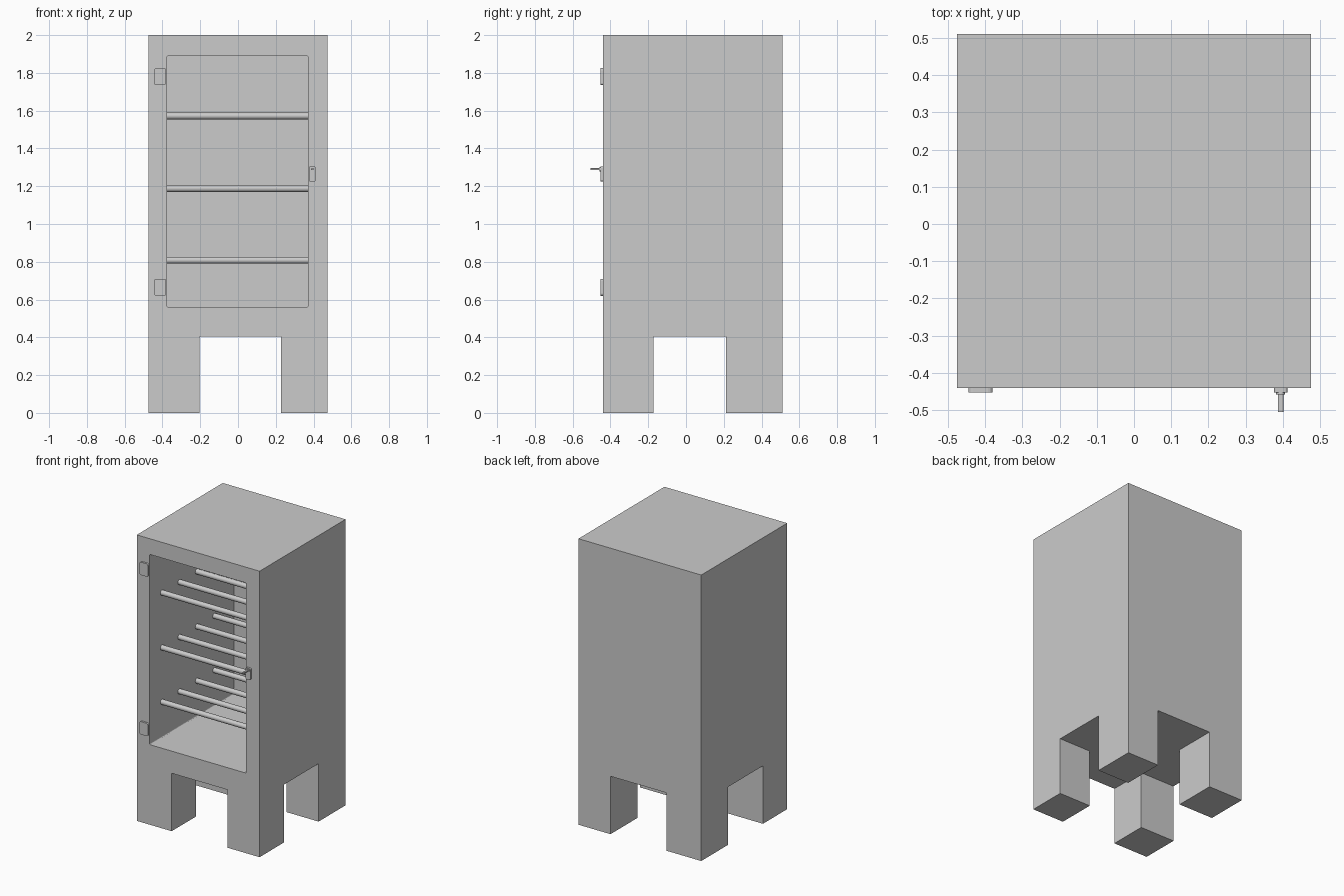
import bpy, bmesh, math
from mathutils import Matrix, Vector

old = bpy.data.objects.get("Cube")
if old:
    bpy.data.objects.remove(old, do_unlink=True)

grey = bpy.data.materials.new("plain grey")
grey.use_nodes = True
colour = (0.6, 0.6, 0.6, 1)
grey.diffuse_color = colour
grey.node_tree.nodes["Principled BSDF"].inputs["Base Color"].default_value = colour


def finish(bm, name):
    mesh = bpy.data.meshes.new(name)
    bm.to_mesh(mesh)
    bm.free()
    mesh.materials.append(grey)
    obj = bpy.data.objects.new(name, mesh)
    bpy.context.collection.objects.link(obj)
    return obj


def box(name, x, y, z, corner=0):
    """Box from ranges; corner rounds the edges that run front to back."""
    bm = bmesh.new()
    lo, hi = Vector((x[0], y[0], z[0])), Vector((x[1], y[1], z[1]))
    bmesh.ops.create_cube(bm, size=1, matrix=Matrix.Translation((lo + hi) / 2)
                          @ Matrix.Diagonal((*(hi - lo), 1)))
    if corner:
        edges = [e for e in bm.edges
                 if abs(e.verts[0].co.y - e.verts[1].co.y) > 1e-4]
        bmesh.ops.bevel(bm, geom=edges, offset=corner, segments=3,
                        profile=0.5, affect='EDGES')
    return finish(bm, name)


def rod(name, start, end, radius, sides=24):
    bm = bmesh.new()
    start, end = Vector(start), Vector(end)
    axis = end - start
    turn = axis.to_track_quat('Z', 'Y').to_matrix().to_4x4()
    bmesh.ops.create_cone(bm, cap_ends=True, segments=sides, radius1=radius,
                          radius2=radius, depth=axis.length,
                          matrix=Matrix.Translation((start + end) / 2) @ turn)
    obj = finish(bm, name)
    bpy.ops.object.select_all(action='DESELECT')
    obj.select_set(True)
    bpy.context.view_layer.objects.active = obj
    bpy.ops.object.shade_smooth_by_angle(angle=math.radians(40))
    return obj


def cut(target, cutter):
    mod = target.modifiers.new("cut", 'BOOLEAN')
    mod.operation = 'DIFFERENCE'
    mod.solver = 'EXACT'
    mod.object = cutter
    cutter.hide_render = True
    bpy.context.view_layer.objects.active = target
    bpy.ops.object.modifier_apply(modifier=mod.name)
    bpy.data.objects.remove(cutter, do_unlink=True)


# Cabinet with a deep open compartment and four legs
front, back = -0.44, 0.51
left, right = 0.37, -0.375
cabinet = box("cabinet", (-0.475, 0.475), (front, back), (0, 2))
cut(cabinet, box("compartment_cutter", (right, left), (-0.6, 0.49),
                 (0.56, 1.89), corner=0.006))
cut(cabinet, box("front_gap_cutter", (-0.205, 0.227), (-0.7, 0.7), (-0.1, 0.405)))
cut(cabinet, box("side_gap_cutter", (-0.7, 0.7), (-0.172, 0.212), (-0.1, 0.405)))

# Three racks of four bars
for level, z in enumerate((0.808, 1.188, 1.572)):
    for row in range(4):
        y = -0.305 + 0.193 * row
        rod(f"rack_bar_{level + 1}_{row + 1}",
            (right - 0.005, y, z), (left + 0.005, y, z), 0.018)

# Hinge plates
for name, z in (("lower_hinge", 0.62), ("upper_hinge", 1.735)):
    box(name, (-0.445, -0.38), (-0.453, front), (z, z + 0.09), corner=0.012)

# Latch plate with a small handle
box("latch_plate", (0.376, 0.412), (-0.453, front), (1.225, 1.305), corner=0.008)
rod("latch_boss", (0.394, -0.458, 1.29), (0.394, -0.45, 1.29), 0.012)
box("latch_handle", (0.387, 0.401), (-0.505, -0.453), (1.285, 1.296), corner=0.003)
